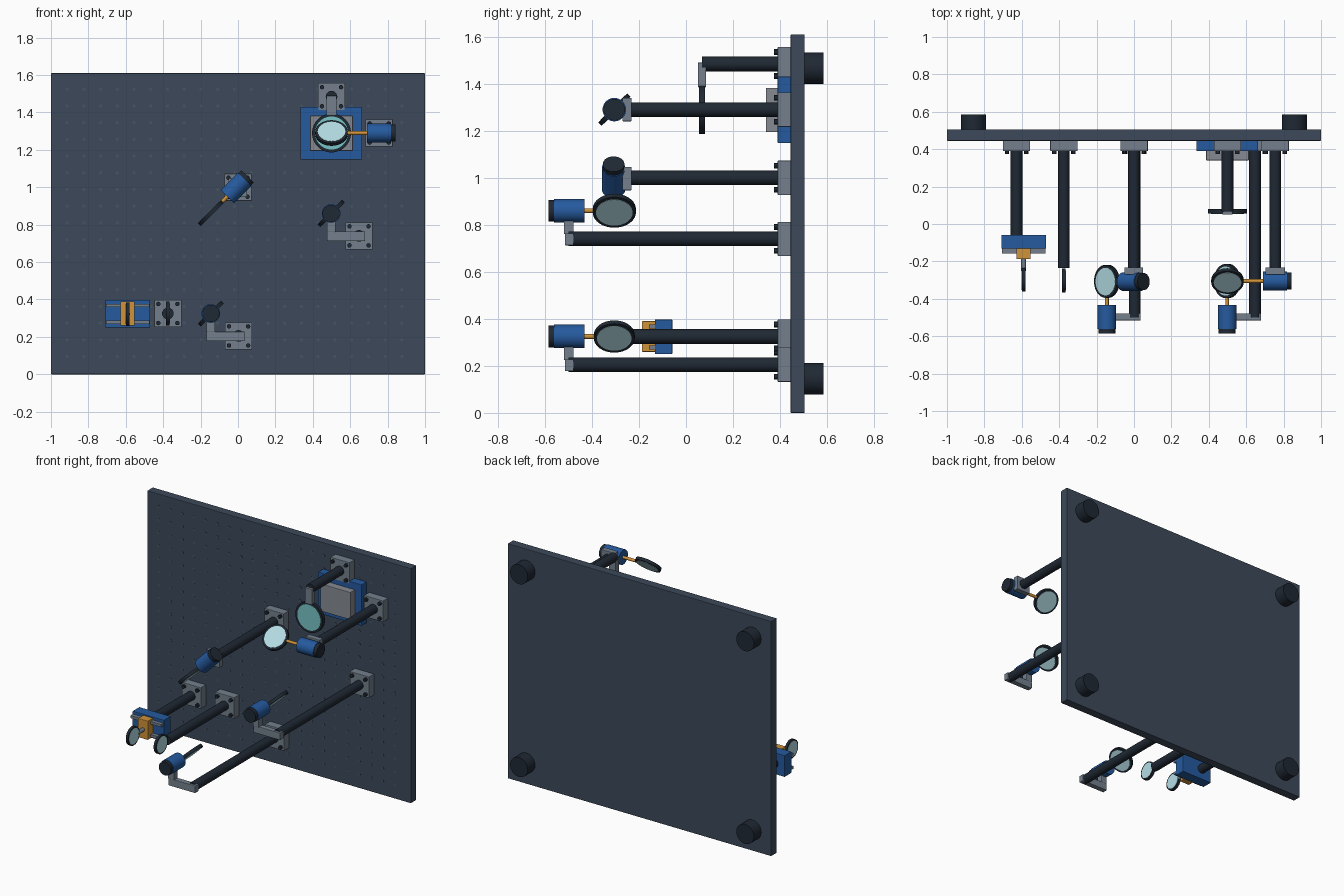
import bpy, bmesh
from mathutils import Vector, Matrix

if "Cube" in bpy.data.objects:
    bpy.data.objects.remove(bpy.data.objects["Cube"])


def mat(name, hexcol):
    c = [int(hexcol[i:i + 2], 16) / 255 for i in (0, 2, 4)]
    m = bpy.data.materials.new(name)
    m.diffuse_color = [((v + 0.055) / 1.055) ** 2.4 if v > 0.04 else v / 12.92 for v in c] + [1]
    m.use_nodes = True
    m.node_tree.nodes["Principled BSDF"].inputs["Base Color"].default_value = m.diffuse_color
    return m


BOARD = mat("board_slate", "3c495a")
HOLE = mat("hole_slate", "465363")
DARK = mat("dark_metal", "1f2833")
GREY = mat("grey_metal", "737f8c")
PLATE = mat("plate_grey", "868a92")
BLUE = mat("blue_body", "255a9f")
ORANGE = mat("orange_brass", "d09238")
GLASS = mat("mirror_glass", "b4dde4")
LENS = mat("lens_glass", "78c4c6")


def finish(bm, name, material, bevel=0.0, smooth=False):
    me = bpy.data.meshes.new(name)
    bm.to_mesh(me)
    bm.free()
    ob = bpy.data.objects.new(name, me)
    bpy.context.collection.objects.link(ob)
    me.materials.append(material)
    if bevel:
        b = ob.modifiers.new("bevel", 'BEVEL')
        b.width, b.segments = bevel, 2
    if smooth:
        bpy.ops.object.select_all(action='DESELECT')
        bpy.context.view_layer.objects.active = ob
        ob.select_set(True)
        bpy.ops.object.shade_smooth_by_angle()
    return ob


def box(name, x, y, z, material, bevel=0.0):
    # x, y and z are (low, high) pairs
    bm = bmesh.new()
    size = [r[1] - r[0] for r in (x, y, z)]
    mid = [(r[0] + r[1]) / 2 for r in (x, y, z)]
    bmesh.ops.create_cube(bm, size=1, matrix=Matrix.Translation(mid) @ Matrix.Diagonal(size + [1]))
    return finish(bm, name, material, bevel)


def add_rod(bm, a, b, r, sides):
    a, b = Vector(a), Vector(b)
    d = b - a
    m = Matrix.Translation((a + b) / 2) @ d.to_track_quat('Z', 'Y').to_matrix().to_4x4()
    bmesh.ops.create_cone(bm, cap_ends=True, segments=sides, radius1=r, radius2=r,
                          depth=d.length, matrix=m)


def rod(name, a, b, r, material, sides=32):
    bm = bmesh.new()
    add_rod(bm, a, b, r, sides)
    return finish(bm, name, material, smooth=True)


def disc(name, c, normal, r, material=GLASS, thick=0.02):
    # dark rim with glass faces just proud of it
    c, n = Vector(c), Vector(normal).normalized()
    rod(name + "_rim", c - n * thick / 2, c + n * thick / 2, r, DARK, 40)
    t = thick / 2 + 0.0015
    rod(name + "_glass", c - n * t, c + n * t, r * 0.85, material, 40)


def post(name, x, z, y_end):
    h = 0.073
    box(name + "_base", (x - h, x + h), (0.39, 0.446), (z - h, z + h), GREY, 0.003)
    bm = bmesh.new()
    for sx in (-1, 1):
        for sz in (-1, 1):
            px, pz = x + sx * 0.051, z + sz * 0.051
            add_rod(bm, (px, 0.374, pz), (px, 0.392, pz), 0.012, 12)
    finish(bm, name + "_screws", DARK, smooth=True)
    rod(name + "_rod", (x, 0.395, z), (x, y_end, z), 0.031, DARK)


def scanner(name, c, axis, normal, start, r=0.087):
    # motor body on a shaft that carries a tilted mirror
    c, u = Vector(c), Vector(axis).normalized()
    disc(name + "_mirror", c, normal, r)
    rod(name + "_shaft", c + u * (r - 0.005), c + u * (start + 0.01), 0.01, ORANGE, 16)
    rod(name + "_body", c + u * start, c + u * (start + 0.13), 0.05, BLUE)
    rod(name + "_cap", c + u * (start + 0.13), c + u * (start + 0.153), 0.046, DARK)


# upright breadboard with feet on its back
box("breadboard", (-1, 1), (0.445, 0.505), (0, 1.61), BOARD, 0.003)
for x in (-0.858, 0.858):
    for z in (0.145, 1.467):
        rod("foot", (x, 0.5, z), (x, 0.585, z), 0.067, DARK)

# grid of threaded holes
bm = bmesh.new()
for i in range(21):
    for j in range(17):
        x, z = -0.914 + i * 0.0895, 0.095 + j * 0.0893
        add_rod(bm, (x, 0.4435, z), (x, 0.447, z), 0.009, 10)
finish(bm, "breadboard_holes", HOLE)

# translation stage with a small upright mirror
post("stage_post", -0.628, 0.325, -0.06)
box("stage_block", (-0.708, -0.47), (-0.132, -0.058), (0.25, 0.397), BLUE, 0.003)
for z in (0.278, 0.368):
    box("stage_rail", (-0.705, -0.473), (-0.158, -0.13), (z - 0.009, z + 0.009), GREY)
box("stage_carriage", (-0.628, -0.553), (-0.187, -0.13), (0.26, 0.39), ORANGE, 0.003)
rod("stage_mirror_stem", (-0.59, -0.18, 0.322), (-0.59, -0.25, 0.322), 0.013, GREY, 16)
disc("stage_mirror", (-0.59, -0.298, 0.322), (1, 0, 0), 0.063, thick=0.018)

# fixed upright mirror
post("fixed_mirror_post", -0.375, 0.325, -0.236)
disc("fixed_mirror", (-0.375, -0.302, 0.325), (1, 0, 0), 0.064, thick=0.018)

# two scanners facing the front, carried on offset arms
for tag, px, pz, mx, mz, r in (("lower", 0.003, 0.205, -0.145, 0.325, 0.087),
                               ("right", 0.647, 0.74, 0.498, 0.86, 0.092)):
    post(tag + "_scanner_post", px, pz, -0.5)
    box(tag + "_scanner_arm", (mx - 0.023, px + 0.033), (-0.515, -0.478), (pz - 0.027, pz + 0.023), GREY, 0.003)
    box(tag + "_scanner_riser", (mx - 0.023, mx + 0.023), (-0.52, -0.478), (pz + 0.02, mz - 0.04), GREY, 0.003)
    scanner(tag + "_scanner", (mx, -0.305, mz), (0, -1, 0), (-1, 0, 1), 0.127, r)

# diagonal and sideways scanners, clamped to the post ends
post("diagonal_scanner_post", 0.0, 1.0, -0.232)
box("diagonal_scanner_clamp", (-0.052, 0.048), (-0.27, -0.232), (0.947, 1.047), GREY, 0.003)
scanner("diagonal_scanner", (-0.145, -0.308, 0.862), (1, 0, 1), (-1, 0, 1), 0.125)
post("side_scanner_post", 0.755, 1.29, -0.232)
box("side_scanner_clamp", (0.703, 0.807), (-0.27, -0.232), (1.24, 1.34), GREY, 0.003)
scanner("side_scanner", (0.5, -0.305, 1.29), (1, 0, 0), (0, -1, 1), 0.189)

# lens hanging from its post
post("lens_post", 0.5, 1.484, 0.068)
box("lens_hanger", (0.473, 0.527), (0.05, 0.086), (1.385, 1.49), GREY, 0.003)
disc("lens", (0.5, 0.068, 1.29), (0, 1, 0), 0.104, LENS, 0.024)

# detector block on the board
box("detector_housing", (0.334, 0.664), (0.39, 0.446), (1.148, 1.43), BLUE, 0.003)
box("detector_plate", (0.386, 0.614), (0.34, 0.392), (1.195, 1.383), PLATE, 0.003)
